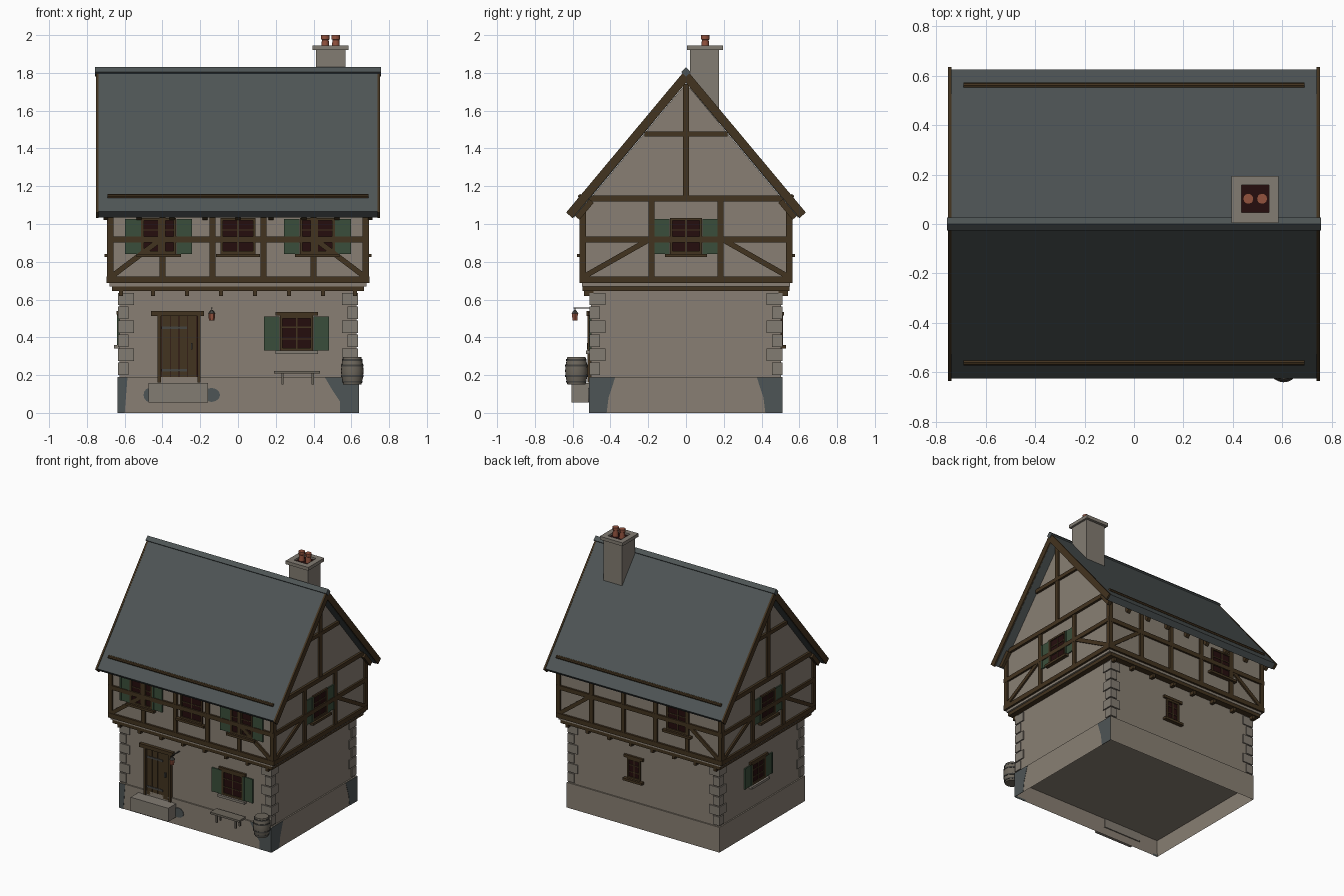
import bpy, bmesh
from math import pi, sin, cos
from mathutils import Matrix, Vector

cube = bpy.data.objects.get("Cube")
if cube:
    bpy.data.objects.remove(cube, do_unlink=True)

COLOURS = {
    "plaster": (0.25, 0.213, 0.172),
    "stone": (0.225, 0.2, 0.168),
    "timber": (0.055, 0.033, 0.014),
    "slate": (0.076, 0.09, 0.092),
    "shutter green": (0.042, 0.076, 0.043),
    "dark glass": (0.018, 0.004, 0.004),
    "terracotta": (0.29, 0.085, 0.048),
    "weathered wood": (0.15, 0.132, 0.105),
    "iron": (0.06, 0.058, 0.052),
}
mats = {}
for name, rgb in COLOURS.items():
    m = bpy.data.materials.new(name)
    m.use_nodes = True
    m.diffuse_color = (*rgb, 1)
    m.node_tree.nodes["Principled BSDF"].inputs["Base Color"].default_value = (*rgb, 1)
    mats[name] = m

# Each side has its own frame: u runs along the wall, d points outwards
TURN = {"front": 0, "right": pi / 2, "back": pi, "left": -pi / 2}
parts = {}


def part(name, mat):
    return parts.setdefault((name, mat), bmesh.new()) if (name, mat) not in parts else parts[(name, mat)]


def prism(bm, side, pts, d0, d1):
    """Extrude a (u, z) outline from depth d0 to d1 on one side."""
    rot = Matrix.Rotation(TURN[side], 3, "Z")
    a = [bm.verts.new(rot @ Vector((u, -d0, z))) for u, z in pts]
    b = [bm.verts.new(rot @ Vector((u, -d1, z))) for u, z in pts]
    bm.faces.new(a)
    bm.faces.new(b[::-1])
    for i in range(len(pts)):
        j = (i + 1) % len(pts)
        bm.faces.new((a[i], b[i], b[j], a[j]))


def box(bm, side, u0, u1, z0, z1, d0, d1):
    prism(bm, side, [(u0, z0), (u1, z0), (u1, z1), (u0, z1)], d0, d1)


def beam(bm, side, a, b, width, d0, d1):
    a, b = Vector(a), Vector(b)
    n = (b - a).orthogonal().normalized() * width / 2
    prism(bm, side, [a + n, b + n, b - n, a - n], d0, d1)


def lathe(bm, x, y, profile, n=16):
    rings = [[bm.verts.new((x + r * cos(2 * pi * k / n), y + r * sin(2 * pi * k / n), z))
              for k in range(n)] for r, z in profile]
    for lo, hi in zip(rings, rings[1:]):
        for k in range(n):
            j = (k + 1) % n
            bm.faces.new((lo[k], lo[j], hi[j], hi[k]))
    bm.faces.new(rings[0][::-1])
    bm.faces.new(rings[-1])


def window(side, u, z0, w, h, d, shutters=False, sill="timber", lintel=False):
    u0, u1, z1, t = u - w / 2, u + w / 2, z0 + h, 0.014
    box(part("window_panes", "dark glass"), side, u0, u1, z0, z1, d - 0.01, d + 0.004)
    fr = part("window_frames", "timber")
    for a, b in ((u0, u0 + t), (u1 - t, u1)):
        box(fr, side, a, b, z0, z1, d, d + 0.012)
    for a, b in ((z0, z0 + t), (z1 - t, z1)):
        box(fr, side, u0, u1, a, b, d, d + 0.012)
    box(fr, side, u - 0.004, u + 0.004, z0, z1, d, d + 0.008)
    for k in (1, 2):
        zc = z0 + h * k / 3
        box(fr, side, u0, u1, zc - 0.003, zc + 0.003, d, d + 0.008)
    box(part("window_sills", sill), side, u0 - 0.025, u1 + 0.025, z0 - 0.018, z0, d, d + 0.028)
    if lintel:
        box(fr, side, u0 - 0.025, u1 + 0.025, z1, z1 + 0.02, d, d + 0.016)
    if shutters:
        sh = part("shutters", "shutter green")
        for a, b in ((u0 - 0.085, u0 - 0.002), (u1 + 0.002, u1 + 0.085)):
            box(sh, side, a, b, z0, z1 - 0.005, d, d + 0.008)
            for e in (a, b - 0.012):
                box(sh, side, e, e + 0.012, z0, z1 - 0.005, d, d + 0.012)


# Hollow plinth with a raised floor
bm = part("plinth", "plaster")
box(bm, "front", -0.638, 0.638, 0, 0.19, -0.512, 0.512)
bm.faces.ensure_lookup_table()
base = min(bm.faces, key=lambda f: f.calc_center_median().z)
bmesh.ops.recalc_face_normals(bm, faces=bm.faces)
bmesh.ops.inset_region(bm, faces=[base], thickness=0.012)
bmesh.ops.translate(bm, verts=base.verts, vec=(0, 0, 0.12))

# Slate patches on the plinth corners and beside the step
patch = part("plinth_patches", "slate")
right_patch = [(0.46, 0.188), (0.5, 0.12), (0.54, 0.06), (0.54, 0), (0.638, 0), (0.638, 0.188)]
prism(patch, "front", right_patch, 0.511, 0.514)
prism(patch, "front", [(-0.638, 0), (-0.6, 0), (-0.585, 0.188), (-0.638, 0.188)], 0.511, 0.514)
for s in (-1, 1):
    prism(patch, "right", [(s * u, z) for u, z in
                           ((0.512, 0), (0.42, 0), (0.41, 0.08), (0.375, 0.188), (0.512, 0.188))], 0.637, 0.64)
for u, r in ((-0.14, 0.045), (-0.47, 0.03)):
    prism(patch, "front", [(u + r * cos(k * pi / 6), 0.095 + 0.037 * sin(k * pi / 6)) for k in range(12)], 0.511, 0.516)

# Ground floor wall and corner stones
box(part("ground_wall", "plaster"), "front", -0.628, 0.628, 0.19, 0.65, -0.502, 0.502)
quoins = part("corner_stones", "stone")
for i in range(6):
    z = 0.2 + i * 0.074
    ln = 0.085 if i % 2 else 0.055
    for sx in (-1, 1):
        for side, half, d in (("front", 0.636, 0.502), ("back", 0.636, 0.502),
                              ("right", 0.51, 0.628), ("left", 0.51, 0.628)):
            u0, u1 = sorted((sx * half, sx * (half - ln)))
            box(quoins, side, u0, u1, z, z + 0.066, d - 0.01, d + 0.008)

# Jetty and joist ends
box(part("jetty_beam", "timber"), "front", -0.667, 0.667, 0.645, 0.688, -0.547, 0.547)
for side in ("front", "back"):
    for u in (-0.62, -0.45, -0.27, -0.09, 0.09, 0.27, 0.45, 0.62):
        box(part("joist_ends", "timber"), side, u - 0.011, u + 0.011, 0.62, 0.647, 0.49, 0.54)

# Upper floor with gables
prism(part("upper_wall", "plaster"), "right",
      [(-0.55, 0.67), (0.55, 0.67), (0.55, 1.083), (0, 1.745), (-0.55, 1.083)], -0.68, 0.68)

# Timber framing on all four sides
fr = part("timber_frame", "timber")
for side in TURN:
    gable = side in ("right", "left")
    half, d = (0.563, 0.68) if gable else (0.692, 0.55)
    out = d + 0.015
    posts = (-0.182, 0.182) if gable else (-0.4, -0.135, 0.135, 0.4)
    top = 1.13 if gable else 1.08
    for u in (*posts, -half + 0.016, half - 0.016):
        box(fr, side, u - 0.016, u + 0.016, 0.7, top, d - 0.02, out - 0.002)
    box(fr, side, -half, half, 0.688, 0.723, d - 0.02, out)
    box(fr, side, -half, half, 0.903, 0.935, d - 0.02, out - 0.001)
    for s in (-1, 1):
        beam(fr, side, (s * (half - 0.02), 0.72), (s * (posts[-1] + 0.005), 0.922), 0.028, d - 0.02, out - 0.003)
    if gable:
        box(fr, side, -0.525, 0.525, 1.118, 1.15, d - 0.02, out + 0.003)
        box(fr, side, -0.017, 0.017, 1.15, 1.74, d - 0.02, out)
        box(fr, side, -0.22, 0.22, 1.462, 1.49, d - 0.02, out + 0.002)

# Windows
for u in (-0.42, 0, 0.42):
    window("front", u, 0.842, 0.185, 0.19, 0.55, shutters=u != 0)
window("back", 0.32, 0.842, 0.185, 0.19, 0.55)
for side in ("right", "left"):
    window(side, 0, 0.842, 0.17, 0.19, 0.68, True)
window("front", 0.31, 0.33, 0.175, 0.185, 0.502, True, "stone", True)
window("left", -0.04, 0.36, 0.16, 0.16, 0.628, True, "stone", True)
window("back", -0.08, 0.36, 0.11, 0.155, 0.502, False, "timber", True)

# Roof, barge boards, ridge and eaves
chevron = [(0, 1.82), (0.625, 1.065), (0.592, 1.035), (0, 1.748), (-0.592, 1.035), (-0.625, 1.065)]
prism(part("roof", "slate"), "right", chevron, -0.742, 0.742)
barge = [(u * 1.015, z - 0.004 if z < 1.7 else z) for u, z in chevron]
for side in ("right", "left"):
    prism(part("barge_boards", "timber"), side, barge, 0.738, 0.752)
prism(part("ridge_cap", "slate"), "right",
      [(0, 1.83), (0.026, 1.805), (0, 1.78), (-0.026, 1.805)], -0.756, 0.756)
for s in (-1, 1):
    prism(part("roof_rails", "timber"), "right",
          [(s * 0.56 + 0.012 * cos(k * pi / 4), 1.146 + 0.012 * sin(k * pi / 4)) for k in range(8)], -0.69, 0.69)
    for k in range(9):
        x = -0.7 + k * 0.175
        beam(part("rafter_tails", "timber"), "right", (s * 0.5, 1.122), (s * 0.575, 1.032), 0.03, x - 0.013, x + 0.013)

# Chimney with an open cap and two pots
box(part("chimney", "stone"), "front", 0.412, 0.57, 1.45, 1.925, -0.175, -0.02)
cap = part("chimney_cap", "stone")
for u0, u1, d0, d1 in ((0.395, 0.435, -0.195, -0.005), (0.545, 0.585, -0.195, -0.005),
                       (0.435, 0.545, -0.195, -0.157), (0.435, 0.545, -0.047, -0.005)):
    box(cap, "front", u0, u1, 1.92, 1.945, d0, d1)
box(part("flue", "dark glass"), "front", 0.43, 0.55, 1.92, 1.93, -0.16, -0.04)
for x in (0.462, 0.518):
    lathe(part("chimney_pots", "terracotta"), x, 0.102,
          [(0.022, 1.925), (0.018, 1.975), (0.022, 1.978), (0.022, 2.0)], 12)

# Door, straps, frame and step
door = part("door_planks", "timber")
for k in range(4):
    u = -0.405 + k * 0.047
    box(door, "front", u, u + 0.044, 0.165, 0.515, 0.495, 0.512)
box(part("door_gaps", "dark glass"), "front", -0.41, -0.21, 0.165, 0.515, 0.495, 0.506)
df = part("door_frame", "timber")
for u in (-0.425, -0.215):
    box(df, "front", u, u + 0.017, 0.16, 0.52, 0.495, 0.522)
box(df, "front", -0.46, -0.18, 0.513, 0.54, 0.495, 0.527)
for z in (0.225, 0.45):
    box(part("door_straps", "iron"), "front", -0.405, -0.27, z - 0.007, z + 0.007, 0.505, 0.516)
box(part("door_handle", "iron"), "front", -0.25, -0.24, 0.335, 0.37, 0.505, 0.525)
box(part("door_step", "stone"), "front", -0.475, -0.16, 0.055, 0.157, 0.5, 0.605)

# Hanging lantern
arm = part("lantern_bracket", "iron")
box(arm, "front", -0.142, -0.136, 0.552, 0.558, 0.5, 0.595)
box(arm, "front", -0.141, -0.137, 0.53, 0.555, 0.586, 0.59)
lathe(part("lantern", "terracotta"), -0.139, -0.588, [(0.015, 0.488), (0.018, 0.527)], 6)
lathe(part("lantern_cap", "iron"), -0.139, -0.588, [(0.021, 0.527), (0.005, 0.545)], 6)

# Bench
bench = part("bench", "weathered wood")
box(bench, "front", 0.19, 0.435, 0.208, 0.223, 0.53, 0.605)
for u in (0.23, 0.39):
    for d in (0.54, 0.585):
        box(bench, "front", u, u + 0.012, 0.15, 0.21, d, d + 0.012)

# Barrel with hoops
BX, BY = 0.605, -0.58
lathe(part("barrel", "weathered wood"), BX, BY,
      [(0.048, 0.15), (0.056, 0.185), (0.06, 0.222), (0.056, 0.26), (0.048, 0.295)], 20)
for z, r in ((0.165, 0.054), (0.195, 0.06), (0.25, 0.06), (0.28, 0.054)):
    lathe(part("barrel_hoops", "iron"), BX, BY, [(r, z - 0.005), (r, z + 0.005)], 20)

# Turn every collected part into an object
for (name, mat), bm in parts.items():
    bmesh.ops.recalc_face_normals(bm, faces=bm.faces)
    mesh = bpy.data.meshes.new(name)
    bm.to_mesh(mesh)
    bm.free()
    mesh.materials.append(mats[mat])
    ob = bpy.data.objects.new(name if name != "window_sills" else f"{mat}_window_sills", mesh)
    bpy.context.collection.objects.link(ob)
    if name in ("barrel", "barrel_hoops", "chimney_pots"):
        bpy.ops.object.select_all(action="DESELECT")
        ob.select_set(True)
        bpy.context.view_layer.objects.active = ob
        bpy.ops.object.shade_smooth_by_angle()
